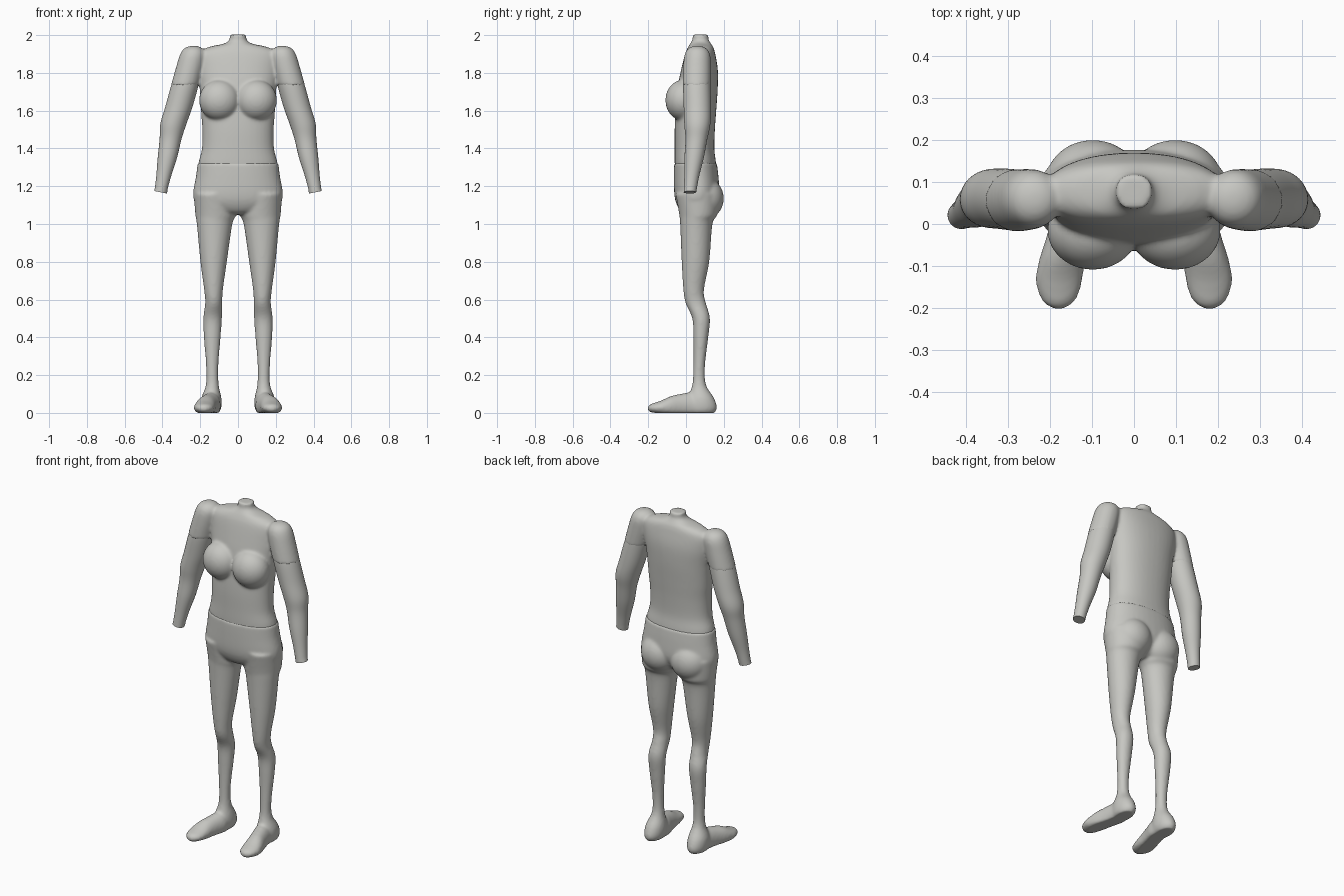
import bpy
import bmesh
import math
from mathutils import Matrix, Vector

cube = bpy.data.objects.get("Cube")
if cube:
    bpy.data.objects.remove(cube)

skin = bpy.data.materials.new("warm grey")
skin.use_nodes = True
GREY = (0.57, 0.57, 0.54, 1)
skin.diffuse_color = GREY
skin.node_tree.nodes["Principled BSDF"].inputs["Base Color"].default_value = GREY


def smooth_path(rows, steps=6):
    """Catmull-Rom interpolation between section rows."""
    rows = [Vector(r) for r in rows]
    out = []
    for i in range(len(rows) - 1):
        a, b, c = rows[max(i - 1, 0)], rows[i], rows[i + 1]
        d = rows[min(i + 2, len(rows) - 1)]
        for k in range(steps):
            t = k / steps
            out.append(0.5 * (2 * b + (c - a) * t + (2 * a - 5 * b + 4 * c - d) * t * t
                              + (3 * b - a - 3 * c + d) * t ** 3))
    return out + [rows[-1]]


def loft(bm, rows, side=1, axis="z", power=2.0, segs=40):
    """Skin elliptical sections: (position, low x, high x, low v, high v)."""
    rings = []
    for p, x0, x1, v0, v1 in smooth_path(rows):
        ring = []
        for k in range(segs):
            a = math.tau * k / segs
            c, s = math.cos(a), math.sin(a)
            x = (x0 + x1) / 2 + (x1 - x0) / 2 * math.copysign(abs(c) ** (2 / power), c)
            v = (v0 + v1) / 2 + (v1 - v0) / 2 * math.copysign(abs(s) ** (2 / power), s)
            ring.append(bm.verts.new((side * x, v, p) if axis == "z"
                                     else (side * x, p, max(v, 0))))
        rings.append(ring)
    for r, q in zip(rings, rings[1:]):
        for k in range(segs):
            n = (k + 1) % segs
            bm.faces.new((r[k], r[n], q[n], q[k]))
    bm.faces.new(rings[0])
    bm.faces.new(rings[-1])


def ball(bm, centre, radii):
    m = Matrix.Translation(centre) @ Matrix.Diagonal((*radii, 1))
    bmesh.ops.create_uvsphere(bm, u_segments=40, v_segments=24, radius=1, matrix=m)


def finish(bm, name, blend=False):
    bmesh.ops.recalc_face_normals(bm, faces=bm.faces)
    mesh = bpy.data.meshes.new(name)
    bm.to_mesh(mesh)
    bm.free()
    mesh.materials.append(skin)
    obj = bpy.data.objects.new(name, mesh)
    bpy.context.collection.objects.link(obj)
    if blend:
        # fuse overlapping forms into one soft surface
        remesh = obj.modifiers.new("Fuse", "REMESH")
        remesh.mode = "VOXEL"
        remesh.voxel_size = 0.008
        remesh.use_smooth_shade = True
        soften = obj.modifiers.new("Soften", "SMOOTH")
        soften.factor = 0.5
        soften.iterations = 9
    else:
        bpy.ops.object.select_all(action="DESELECT")
        obj.select_set(True)
        bpy.context.view_layer.objects.active = obj
        bpy.ops.object.shade_smooth_by_angle(angle=math.radians(50))


def symmetric(rows):
    return [(z, -w, w, f, b) for z, w, f, b in rows]


def round_rows(rows):
    return [(z, x - r, x + r, y - r, y + r) for z, x, y, r in rows]


# torso with neck, bust, shoulders and short sleeves
bm = bmesh.new()
loft(bm, symmetric([
    (2.003, .044, .034, .12), (1.975, .046, .034, .12), (1.955, .075, .022, .132),
    (1.935, .16, .01, .145), (1.9, .215, -.005, .155), (1.82, .215, -.025, .168),
    (1.72, .203, -.045, .168), (1.6, .196, -.055, .16), (1.5, .189, -.06, .153),
    (1.4, .191, -.06, .15), (1.33, .208, -.06, .158), (1.28, .212, -.058, .162)]),
    power=2.2)
SLEEVE = [(1.943, .235, .06, .02), (1.928, .237, .06, .05), (1.895, .24, .06, .068),
          (1.83, .255, .058, .073), (1.735, .281, .056, .074)]
for s in (1, -1):
    ball(bm, (s * .098, -.015, 1.655), (.108, .094, .108))
    loft(bm, round_rows(SLEEVE), s)
finish(bm, "torso", True)

# bare arms emerging from the sleeves
ARM = [(1.80, .262, .058, .066), (1.735, .281, .057, .072), (1.62, .313, .06, .072),
       (1.53, .342, .06, .069), (1.45, .357, .055, .058), (1.35, .374, .043, .051),
       (1.25, .394, .03, .039), (1.168, .41, .021, .033)]
for s, name in ((1, "left_arm"), (-1, "right_arm")):
    bm = bmesh.new()
    loft(bm, round_rows(ARM), s)
    for v in bm.verts:
        if v.co.z < 1.18:  # tilt the wrist end
            v.co.z += (abs(v.co.x) - .41) * .2
    finish(bm, name)

# hips, buttocks, legs and feet
LEG = [(1.16, .02, .234, -.055, .17), (1.05, .012, .226, -.036, .165),
       (1.0, .03, .218, -.031, .14), (.8, .059, .199, -.023, .123),
       (.65, .08, .179, -.014, .095), (.58, .083, .174, -.002, .106),
       (.5, .085, .184, .033, .127), (.4, .092, .181, .039, .118),
       (.25, .104, .169, .039, .101), (.15, .102, .17, .033, .106),
       (.08, .088, .194, .01, .148), (.03, .088, .197, 0, .164),
       (0, .1, .188, .01, .152)]
FOOT = [(.07, .095, .19, -.03, .1), (.02, .092, .196, -.03, .108),
        (-.03, .105, .208, -.03, .1), (-.08, .116, .224, -.025, .089),
        (-.13, .122, .234, -.01, .066), (-.17, .132, .226, 0, .052),
        (-.19, .147, .212, .004, .045), (-.202, .165, .192, .012, .032)]
bm = bmesh.new()
loft(bm, symmetric([
    (1.325, .214, -.063, .163), (1.25, .223, -.064, .172), (1.16, .238, -.062, .176),
    (1.11, .222, -.052, .158), (1.07, .15, -.03, .13), (1.05, .06, 0, .1)]),
    power=2.2)
for s in (1, -1):
    ball(bm, (s * .098, .1, 1.135), (.112, .1, .11))
    loft(bm, LEG, s)
    loft(bm, FOOT, s, axis="y")
finish(bm, "hips_and_legs", True)
